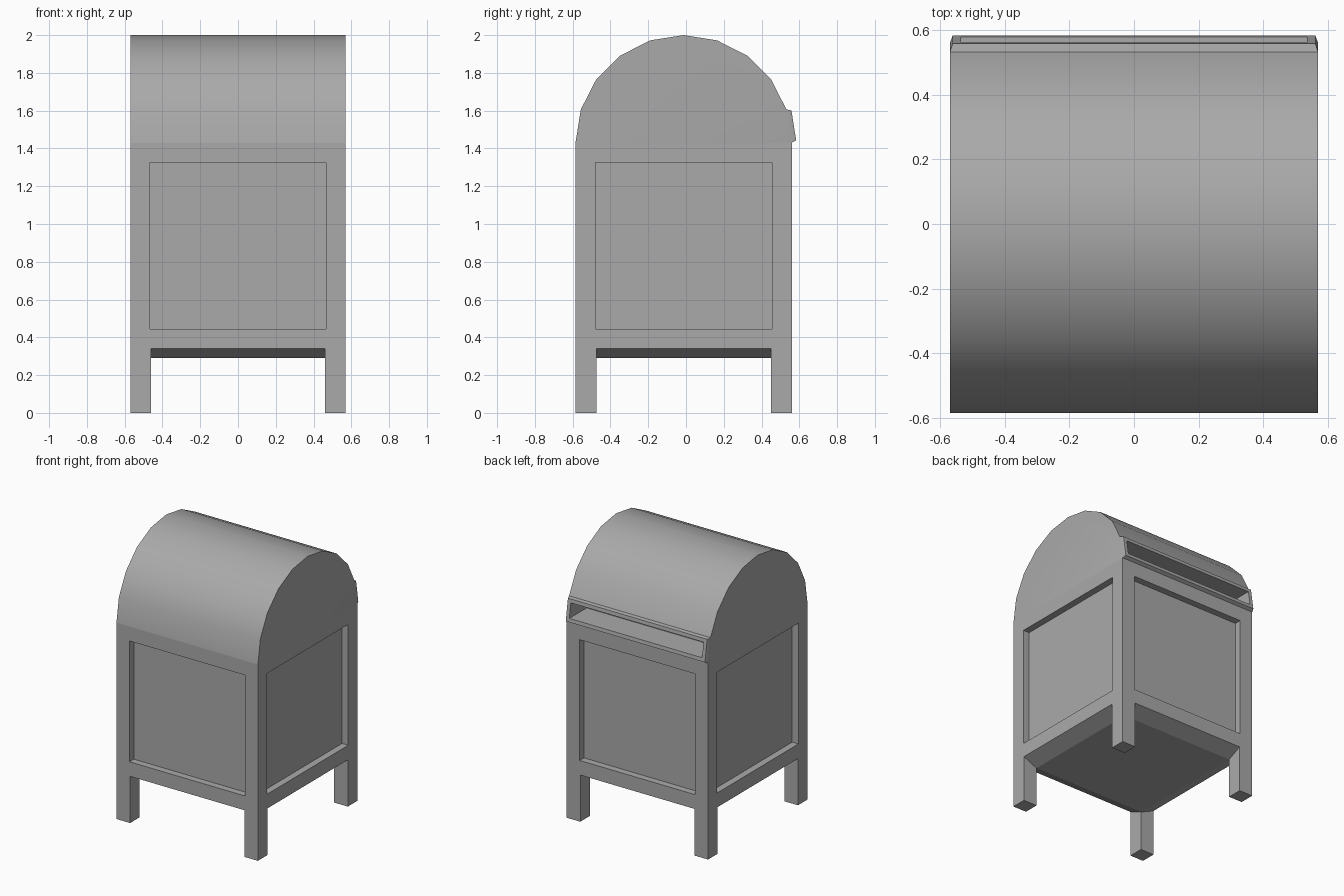
import bpy
import bmesh
from math import cos, sin, pi, radians
from mathutils import Matrix, Vector

if "Cube" in bpy.data.objects:
    bpy.data.objects.remove(bpy.data.objects["Cube"], do_unlink=True)

HALF_X, HALF_Y, MID_Y = 0.57, 0.5725, -0.0125
BODY_BOTTOM, BODY_TOP, LEG = 0.34, 1.43, 0.11

grey = bpy.data.materials.new("plain_grey")
colour = (0.4, 0.4, 0.4, 1)
grey.diffuse_color = colour
grey.use_nodes = True
grey.node_tree.nodes["Principled BSDF"].inputs["Base Color"].default_value = colour


def finish(bm, name):
    bm.normal_update()
    mesh = bpy.data.meshes.new(name)
    bm.to_mesh(mesh)
    bm.free()
    mesh.materials.append(grey)
    obj = bpy.data.objects.new(name, mesh)
    bpy.context.collection.objects.link(obj)
    return obj


def box(bm, size, centre):
    matrix = Matrix.Translation(centre) @ Matrix.Diagonal((*size, 1))
    bmesh.ops.create_cube(bm, size=1, matrix=matrix)
    bm.normal_update()


def inset(bm, face, thickness, depth=0):
    bmesh.ops.inset_region(bm, faces=[face], thickness=thickness, depth=depth,
                           use_even_offset=True, use_boundary=True)
    bm.normal_update()


def push(bm, face, vector):
    new = bmesh.ops.extrude_discrete_faces(bm, faces=[face])["faces"]
    bmesh.ops.translate(bm, verts=new[0].verts, vec=vector)
    bm.normal_update()


# Body: recessed panel on each side, tapered underside, open top
bm = bmesh.new()
box(bm, (2 * HALF_X, 2 * HALF_Y, BODY_TOP - BODY_BOTTOM),
    (0, MID_Y, (BODY_TOP + BODY_BOTTOM) / 2))
sides = [f for f in bm.faces if abs(f.normal.z) < 0.5]
bottom = next(f for f in bm.faces if f.normal.z < -0.5)
top = next(f for f in bm.faces if f.normal.z > 0.5)
for face in sides:
    inset(bm, face, 0.105)
    push(bm, face, face.normal * -0.05)
inset(bm, bottom, LEG)
bmesh.ops.translate(bm, verts=bottom.verts, vec=(0, 0, -0.05))
bmesh.ops.delete(bm, geom=[top], context="FACES_ONLY")
finish(bm, "body")

# Legs
for x_name, sx in (("left", 1), ("right", -1)):
    for y_name, sy in (("front", -1), ("back", 1)):
        bm = bmesh.new()
        box(bm, (LEG, LEG, BODY_BOTTOM),
            (sx * (HALF_X - LEG / 2), MID_Y + sy * (HALF_Y - LEG / 2), BODY_BOTTOM / 2))
        upper = [f for f in bm.faces if f.normal.z > 0.5]
        bmesh.ops.delete(bm, geom=upper, context="FACES_ONLY")
        finish(bm, f"{y_name}_{x_name}_leg")

# Arched roof with ten facets
bm = bmesh.new()
steps = 10
arch = [bm.verts.new((-HALF_X, MID_Y + HALF_Y * cos(pi * i / steps),
                      BODY_TOP + 0.57 * sin(pi * i / steps))) for i in range(steps + 1)]
end = bm.faces.new(arch)
solid = bmesh.ops.extrude_face_region(bm, geom=[end], use_keep_orig=True)["geom"]
bmesh.ops.translate(bm, verts=[g for g in solid if isinstance(g, bmesh.types.BMVert)],
                    vec=(2 * HALF_X, 0, 0))
bmesh.ops.recalc_face_normals(bm, faces=bm.faces)
bm.normal_update()
base = [f for f in bm.faces if f.normal.z < -0.5]
bmesh.ops.delete(bm, geom=base, context="FACES_ONLY")

# Mail slot: raised, chamfered rim around a deep opening on the lowest back facet
slot = max((f for f in bm.faces), key=lambda f: f.normal.y)
push_out = slot.normal * 0.025
inset(bm, slot, 0.009)
bmesh.ops.translate(bm, verts=slot.verts, vec=push_out)
bm.normal_update()
inset(bm, slot, 0.026)
push(bm, slot, Vector((0, -0.2, 0)))
roof = finish(bm, "roof_with_mail_slot")

bpy.ops.object.select_all(action="DESELECT")
roof.select_set(True)
bpy.context.view_layer.objects.active = roof
bpy.ops.object.shade_smooth_by_angle(angle=radians(30))
